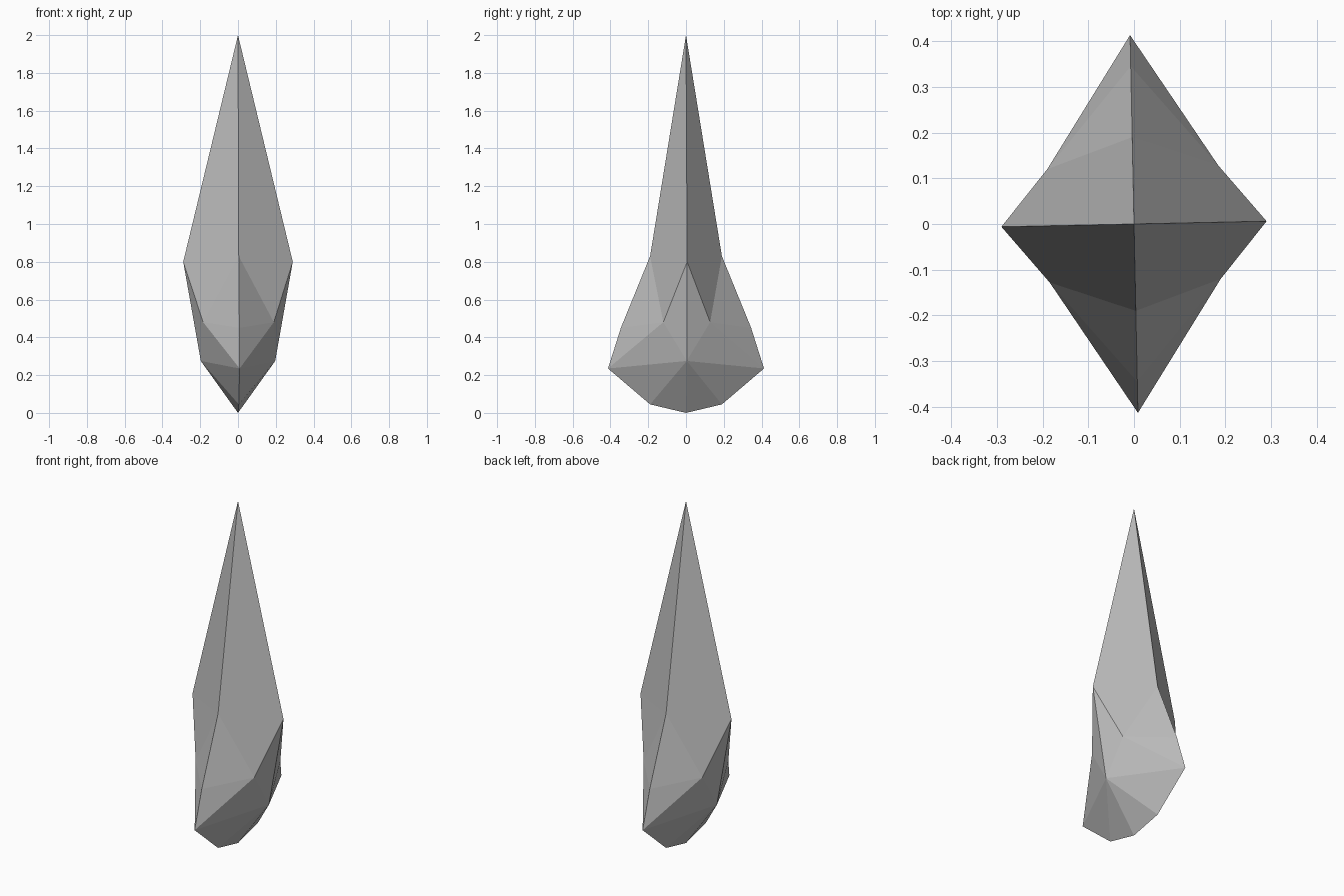
import bpy
import bmesh
import math

cube = bpy.data.objects.get("Cube")
if cube:
    bpy.data.objects.remove(cube, do_unlink=True)

# Single stone colour
stone = bpy.data.materials.new("grey_stone")
stone.use_nodes = True
grey = (0.5, 0.5, 0.5, 1)
stone.diffuse_color = grey
stone.node_tree.nodes["Principled BSDF"].inputs["Base Color"].default_value = grey

# Key points of one quarter: tip, front ridge, base, side ridge and corner
points = {
    "tip": (0, 0, 2),
    "neck": (0, -0.19, 0.83),
    "flare": (0, -0.345, 0.45),
    "heel": (0, -0.413, 0.235),
    "sole": (0, -0.19, 0.045),
    "base": (0, 0, 0),
    "shoulder": (0.29, 0, 0.8),
    "hip": (0.197, 0, 0.275),
    "corner": (0.187, -0.124, 0.48),
}
facets = (
    "tip neck shoulder", "neck corner shoulder", "neck flare corner",
    "flare heel corner", "corner hip shoulder", "corner heel hip",
    "heel sole hip", "sole base hip",
)

bm = bmesh.new()
verts = {name: bm.verts.new(co) for name, co in points.items()}
for facet in facets:
    bm.faces.new([verts[name] for name in facet.split()])
mesh = bpy.data.meshes.new("crystal_shard")
bm.to_mesh(mesh)
bm.free()
mesh.materials.append(stone)

# Mirror the quarter across both axes, with a slight twist about the upright
shard = bpy.data.objects.new("crystal_shard", mesh)
bpy.context.collection.objects.link(shard)
mirror = shard.modifiers.new("quarters", 'MIRROR')
mirror.use_axis = (True, True, False)
shard.rotation_euler.z = math.radians(1.2)
